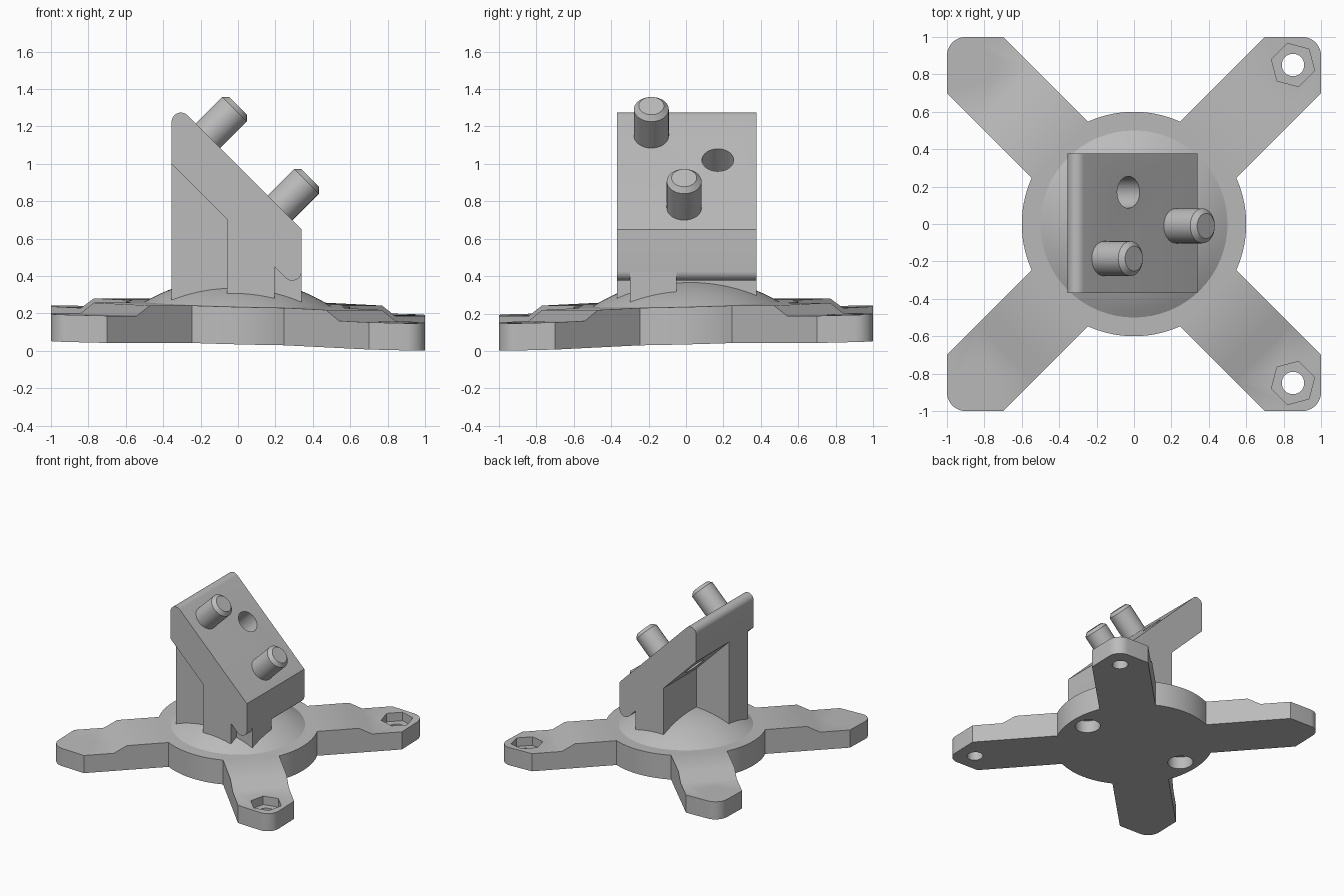
import bpy, bmesh
from math import sin, cos, pi, radians, sqrt, hypot, acos
from mathutils import Vector, Matrix

cube = bpy.data.objects.get("Cube")
if cube:
    bpy.data.objects.remove(cube, do_unlink=True)

grey = bpy.data.materials.new("plain_grey")
grey.use_nodes = True
GREY = (0.5, 0.5, 0.5, 1)
grey.diffuse_color = GREY
grey.node_tree.nodes["Principled BSDF"].inputs["Base Color"].default_value = GREY


def finish(bm, name):
    bmesh.ops.recalc_face_normals(bm, faces=bm.faces)
    mesh = bpy.data.meshes.new(name)
    bm.to_mesh(mesh)
    bm.free()
    mesh.materials.append(grey)
    ob = bpy.data.objects.new(name, mesh)
    bpy.context.collection.objects.link(ob)
    return ob


def select(ob):
    bpy.ops.object.select_all(action='DESELECT')
    ob.select_set(True)
    bpy.context.view_layer.objects.active = ob


def smooth(ob):
    select(ob)
    bpy.ops.object.shade_smooth_by_angle(angle=radians(30))


def prism(points, direction):
    """Closed outline of 3D points extruded along a direction."""
    bm = bmesh.new()
    face = bm.faces.new([bm.verts.new(p) for p in points])
    out = bmesh.ops.extrude_face_region(bm, geom=[face])
    verts = [g for g in out["geom"] if isinstance(g, bmesh.types.BMVert)]
    bmesh.ops.translate(bm, vec=direction, verts=verts)
    return bm


def lathe(profile, name, matrix=Matrix(), steps=48):
    """Revolve (radius, height) points about z, then place with a matrix."""
    bm = bmesh.new()
    verts = [bm.verts.new((r, 0, z)) for r, z in profile]
    edges = [bm.edges.new(pair) for pair in zip(verts, verts[1:])]
    bmesh.ops.spin(bm, geom=verts + edges, cent=(0, 0, 0), axis=(0, 0, 1),
                   angle=2 * pi, steps=steps, use_merge=True)
    bmesh.ops.remove_doubles(bm, verts=bm.verts, dist=1e-5)
    bm.transform(matrix)
    return finish(bm, name)


def cut(target, matrix, radius, low, high, sides=32):
    """Drill a round or many-sided hole with a temporary cutter."""
    tool = lathe([(0, low), (radius, low), (radius, high), (0, high)],
                 "hole_cutter", matrix, sides)
    tool.hide_render = True
    mod = target.modifiers.new("hole", 'BOOLEAN')
    mod.operation, mod.solver, mod.object = 'DIFFERENCE', 'EXACT', tool
    select(target)
    bpy.ops.object.modifier_apply(modifier=mod.name)
    bpy.data.objects.remove(tool, do_unlink=True)


def tilt(ob):
    """Lean the base slightly along one diagonal."""
    for v in ob.data.vertices:
        v.co.z += 0.05 + 0.025 * (v.co.y - v.co.x)


def arc(cx, cy, r, start, end, n):
    return [(cx + r * cos(start + (end - start) * i / n),
             cy + r * sin(start + (end - start) * i / n)) for i in range(n + 1)]


# Base plate: disc with four diagonal arms as one outline
DISC, HALF, THICK, THIN = 0.6, 0.212, 0.2, 0.145
join = acos(sqrt(DISC ** 2 - HALF ** 2) / DISC)
arms = [radians(45 + 90 * k) for k in range(4)]
outline = []
for a in arms:
    tip = [(1.202, -HALF)] + arc(1.273, 0, 0.1, -pi / 4, pi / 4, 8) + [(1.202, HALF)]
    outline += [(s * cos(a) - t * sin(a), s * sin(a) + t * cos(a)) for s, t in tip]
    outline += arc(0, 0, DISC, a + join, a + pi / 2 - join, 14)
bm = prism([(x, y, 0) for x, y in outline], (0, 0, THICK))

# Ramp the arm tops down to the thinner ends
for a in arms:
    d = Vector((cos(a), sin(a), 0))
    for s in (0.877, 0.976):
        bmesh.ops.bisect_plane(bm, geom=bm.verts[:] + bm.edges[:] + bm.faces[:],
                               plane_co=d * s, plane_no=d)
    for v in bm.verts:
        if v.co.z > 0.1 and v.co.dot(d) > 0.97:
            v.co.z = THIN
base = finish(bm, "base_plate")

# Nut pockets, bolt holes and blind holes underneath
for a in arms:
    place = Matrix.Rotation(a, 4, 'Z') @ Matrix.Translation((hypot(0.85, 0.85), 0, 0))
    cut(base, place, 0.12, 0.075, 0.3, 6)
    cut(base, place, 0.06, -0.1, 0.3)
for x in (-0.455, 0.455):
    cut(base, Matrix.Translation((x, 0, 0)), 0.095, -0.1, 0.1)
tilt(base)
smooth(base)

# Shallow dome on the plate
ROUND, RIM = 0.96, 0.5
sink = sqrt(ROUND ** 2 - RIM ** 2)
cap = [(RIM * i / 12, THICK - sink + sqrt(ROUND ** 2 - (RIM * i / 12) ** 2))
       for i in range(13)]
dome = lathe(cap + [(RIM, THICK - 0.02), (0, THICK - 0.02)], "dome", steps=64)
tilt(dome)
smooth(dome)

# Sloped head with its cross leg, as one side profile
X0, X1, R, BOTTOM = -0.355, 0.34, 0.05, 0.22
TOP, UNDER = 0.99, 0.645          # x + z on the slope and on its underside
Y0, Y1 = -0.37, 0.376
LEG0, LEG1 = -0.06, 0.195
top_z = TOP - R * sqrt(2) - (X0 + R)
low_z = UNDER + R * sqrt(2) - (X1 - R)
profile = arc(X0 + R, top_z, R, pi, pi / 4, 10)
profile += [(X1, TOP - X1)]
profile += arc(X1 - R, low_z, R, 0, -0.75 * pi, 10)
profile += [(LEG1, UNDER - LEG1), (LEG1, BOTTOM), (LEG0, BOTTOM),
            (LEG0, UNDER - LEG0), (X0, UNDER - X0)]
head = finish(prism([(x, Y0, z) for x, z in profile], (0, Y1 - Y0, 0)), "sloped_head")
lean = Matrix.Rotation(pi / 4, 4, 'Y')
cut(head, Matrix.Translation((-0.03, 0.17, 1.02)) @ lean, 0.085, -0.5, 0.2)
smooth(head)

# Upright web under the head
web = [(X0, BOTTOM), (X1, BOTTOM), (X1, low_z), (X0, UNDER - X0)]
finish(prism([(x, -0.3, z) for x, z in web], (0, 0.25, 0)), "support_web")

# Two chamfered pins standing square to the slope
for name, x, y in (("upper_pin", -0.16, -0.185), ("lower_pin", 0.225, -0.01)):
    pin = lathe([(0, -0.03), (0.093, -0.03), (0.093, 0.2), (0.067, 0.226), (0, 0.226)],
                name, Matrix.Translation((x, y, TOP - x)) @ lean, 40)
    smooth(pin)
